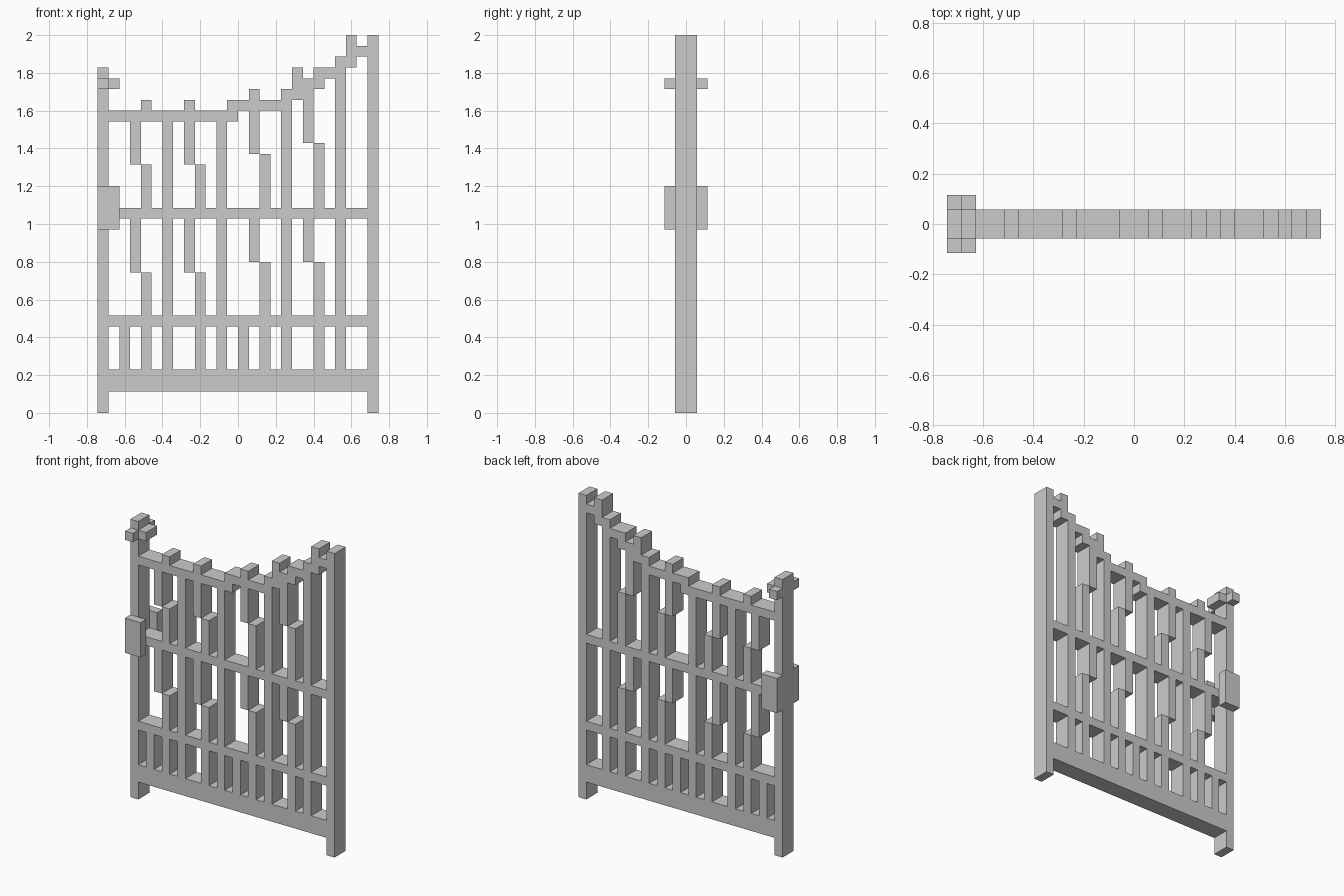
import bpy, bmesh
from mathutils import Matrix, Vector

if "Cube" in bpy.data.objects:
    bpy.data.objects.remove(bpy.data.objects["Cube"])

U = 2 / 35          # one block; the gate is 26 blocks wide and 35 tall


def box(name, x0, x1, z0, z1, y0=-1, y1=1):
    """Box given in block units, x counted from the left edge."""
    lo = Vector((x0 - 13, y0, z0)) * U
    hi = Vector((x1 - 13, y1, z1)) * U
    bm = bmesh.new()
    bmesh.ops.create_cube(bm, size=1, matrix=Matrix.Translation((lo + hi) / 2)
                          @ Matrix.Diagonal((*(hi - lo), 1)))
    me = bpy.data.meshes.new(name)
    bm.to_mesh(me)
    bm.free()
    ob = bpy.data.objects.new(name, me)
    bpy.context.collection.objects.link(ob)


# Posts
box("left_post", 0, 1, 0, 32)
box("right_post", 25, 26, 0, 35)

# Horizontal rails
box("bottom_rail", 1, 25, 2, 4)
box("lower_rail", 1, 25, 8, 9)
box("middle_rail", 1, 25, 18, 19)
box("top_rail", 1, 13, 27, 28)

# Stepped crest rising to the right post
for z, x0, x1 in [(28, 12, 17), (29, 17, 19), (30, 18, 21),
                  (31, 20, 23), (32, 22, 24), (33, 23, 25)]:
    box("crest_step", x0, x1, z, z + 1)

# Finials on top of the crest
for x, z in [(4, 28), (8, 28), (14, 29), (18, 31), (23, 34)]:
    box("finial", x, x + 1, z, z + 1)

# Short pickets in the bottom band
for x in (2, 4, 6, 9, 11, 13, 15, 17, 20, 22):
    box("short_picket", x, x + 1, 4, 8)

# Straight bars, interrupted by the middle rail
for x, top in [(6, 27), (11, 27), (17, 29), (22, 31)]:
    box("straight_bar_lower", x, x + 1, 9, 18)
    box("straight_bar_upper", x, x + 1, 19, top)

# Jogged bars: each half shifts one block to the left as it rises
for x, low, high, top in [(3, 13, 23, 27), (8, 13, 23, 27),
                          (14, 14, 24, 28), (19, 14, 25, 30)]:
    box("jog_bar_lower_right", x + 1, x + 2, 9, low)
    box("jog_bar_lower_left", x, x + 1, low, 18)
    box("jog_bar_upper_right", x + 1, x + 2, 19, high)
    box("jog_bar_upper_left", x, x + 1, high, top)

# Latch plates and post collar, mirrored front and back
for side, y in (("front", -2), ("back", 1)):
    box("latch_plate_" + side, 0, 2, 17, 21, y, y + 1)
    box("collar_" + side, 0, 1, 30, 31, y, y + 1)
box("collar_inner", 1, 2, 30, 31)
